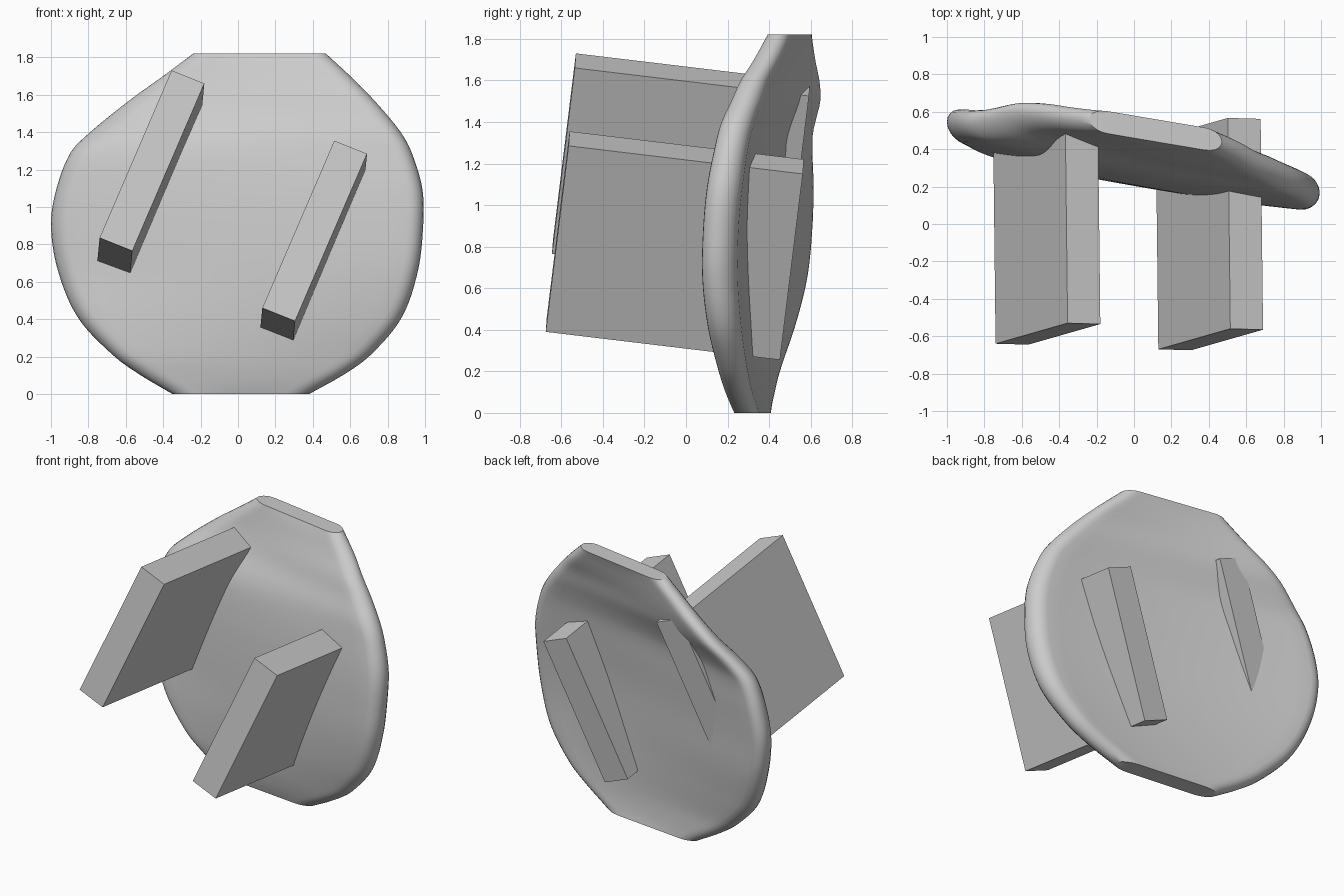
import bpy
import bmesh
import math
from mathutils import Vector

cube = bpy.data.objects.get("Cube")
if cube:
    bpy.data.objects.remove(cube, do_unlink=True)

# One plain grey for every part
grey = bpy.data.materials.new("plain grey")
grey.use_nodes = True
colour = (0.6, 0.6, 0.6, 1.0)
grey.diffuse_color = colour
grey.node_tree.nodes["Principled BSDF"].inputs["Base Color"].default_value = colour


def add_object(name, bm):
    """Turn a bmesh into a scene object with the grey material."""
    bmesh.ops.recalc_face_normals(bm, faces=bm.faces)
    mesh = bpy.data.meshes.new(name)
    bm.to_mesh(mesh)
    bm.free()
    mesh.materials.append(grey)
    obj = bpy.data.objects.new(name, mesh)
    bpy.context.collection.objects.link(obj)
    return obj


# Curved plate: height, left-hand edge x and y, right-hand edge x and y, half thickness
PROFILE = [
    (0.0, -0.35, 0.36, 0.38, 0.28, 0.06),
    (0.1, -0.52, 0.38, 0.56, 0.245, 0.065),
    (0.2, -0.66, 0.40, 0.70, 0.22, 0.07),
    (0.4, -0.85, 0.46, 0.87, 0.18, 0.08),
    (0.65, -0.96, 0.52, 0.96, 0.155, 0.085),
    (0.9, -1.0, 0.545, 0.99, 0.16, 0.085),
    (1.1, -0.97, 0.55, 0.985, 0.18, 0.085),
    (1.3, -0.89, 0.55, 0.925, 0.215, 0.08),
    (1.4, -0.79, 0.57, 0.87, 0.24, 0.08),
    (1.5, -0.67, 0.6, 0.79, 0.28, 0.075),
    (1.6, -0.54, 0.6, 0.7, 0.32, 0.07),
    (1.7, -0.4, 0.58, 0.6, 0.38, 0.065),
    (1.82, -0.24, 0.56, 0.47, 0.44, 0.06),
]
TOP = PROFILE[-1][0]
SAG = -0.05


def slope(i, k):
    a, b = PROFILE[max(i - 1, 0)], PROFILE[min(i + 1, len(PROFILE) - 1)]
    return (b[k] - a[k]) / (b[0] - a[0])


def sample(z, k):
    """Smooth cubic interpolation of one profile column."""
    i = max(j for j in range(len(PROFILE) - 1) if PROFILE[j][0] <= z)
    p, q = PROFILE[i], PROFILE[i + 1]
    h = q[0] - p[0]
    t = (z - p[0]) / h
    s = 1 - t
    return (s * s * (1 + 2 * t) * p[k] + t * t * (3 - 2 * t) * q[k]
            + h * t * s * (s * slope(i, k) - t * slope(i + 1, k)))


def plate_ring(z):
    """Horizontal slice: a sagging band with a half-round at each end."""
    xl, yl, xr, yr, r = (sample(z, k) for k in range(1, 6))
    e = 0.01
    lo, hi = max(z - e, 0), min(z + e, TOP)

    def reach(k):
        run = (sample(hi, k) - sample(lo, k)) / (hi - lo)
        return min(r * math.hypot(1, run), 0.16)

    rl, rr = reach(1), reach(3)
    sag = SAG * math.sin(math.pi * z / TOP) ** 0.7 if 0 < z < TOP else 0
    a, b = xl + rl, xr - rr

    def place(x, off):
        u = (x - xl) / (xr - xl)
        return Vector((x, yl + (yr - yl) * u + sag * 4 * u * (1 - u) + off, z))

    steps, arc = 20, 10
    ring = [place(a + (b - a) * i / steps, -r) for i in range(steps)]
    for i in range(arc):
        t = math.pi * i / arc
        ring.append(place(b + rr * math.sin(t), -r * math.cos(t)))
    ring += [place(b + (a - b) * i / steps, r) for i in range(steps)]
    for i in range(arc):
        t = math.pi * i / arc
        ring.append(place(a - rl * math.sin(t), r * math.cos(t)))
    return ring


bm = bmesh.new()
rows = 52
rings = [[bm.verts.new(p) for p in plate_ring(TOP * j / rows)] for j in range(rows + 1)]
for low, high in zip(rings, rings[1:]):
    for i in range(len(low)):
        n = (i + 1) % len(low)
        bm.faces.new((low[i], low[n], high[n], high[i]))
bm.faces.new(rings[0])
bm.faces.new(rings[-1])
plate = add_object("curved_plate", bm)
bpy.ops.object.select_all(action="DESELECT")
plate.select_set(True)
bpy.context.view_layer.objects.active = plate
bpy.ops.object.shade_smooth_by_angle(angle=math.radians(40))

# Two slanted prongs driven through the plate
WIDTH = Vector((0.175, -0.005, -0.07))
LENGTH = Vector((0.385, 0.11, 0.895))
DEPTH = Vector((-0.013, 1.127, -0.135))


def add_prong(name, corner):
    bm = bmesh.new()
    bmesh.ops.create_cube(bm, size=1)
    for v in bm.verts:
        f = v.co + Vector((0.5, 0.5, 0.5))
        v.co = Vector(corner) + WIDTH * f.x + DEPTH * f.y + LENGTH * f.z
    add_object(name, bm)


add_prong("right_prong", (-0.74, -0.64, 0.835))
add_prong("left_prong", (0.13, -0.67, 0.46))
